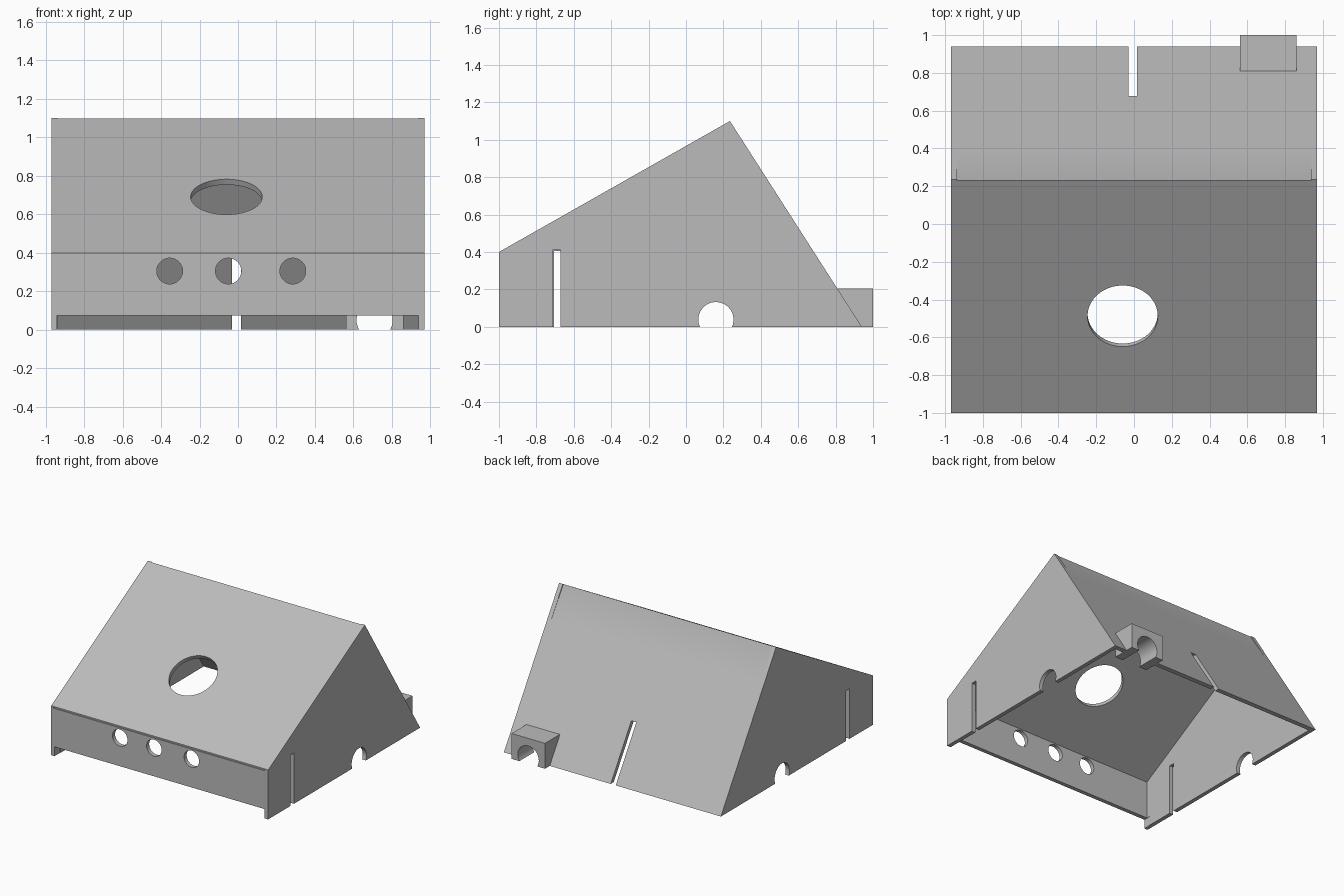
import bpy, bmesh, math
from mathutils import Matrix, Vector

cube = bpy.data.objects.get("Cube")
if cube:
    bpy.data.objects.remove(cube, do_unlink=True)

grey = bpy.data.materials.new("plain_grey")
grey.use_nodes = True
COLOR = (0.5, 0.5, 0.5, 1)
grey.diffuse_color = COLOR
grey.node_tree.nodes["Principled BSDF"].inputs["Base Color"].default_value = COLOR


def finish(name, bm):
    bmesh.ops.recalc_face_normals(bm, faces=bm.faces)
    mesh = bpy.data.meshes.new(name)
    bm.to_mesh(mesh)
    bm.free()
    mesh.materials.append(grey)
    obj = bpy.data.objects.new(name, mesh)
    bpy.context.collection.objects.link(obj)
    return obj


def prism(name, profile, half):
    """Side profile in (y, z), extruded across x."""
    bm = bmesh.new()
    face = bm.faces.new([bm.verts.new((-half, y, z)) for y, z in profile])
    new = bmesh.ops.extrude_face_region(bm, geom=[face])["geom"]
    verts = [v for v in new if isinstance(v, bmesh.types.BMVert)]
    bmesh.ops.translate(bm, verts=verts, vec=(2 * half, 0, 0))
    return finish(name, bm)


def box(name, x0, x1, y0, y1, z0, z1):
    bm = bmesh.new()
    size = Matrix.Diagonal((x1 - x0, y1 - y0, z1 - z0, 1))
    middle = Matrix.Translation(((x0 + x1) / 2, (y0 + y1) / 2, (z0 + z1) / 2))
    bmesh.ops.create_cube(bm, size=1, matrix=middle @ size)
    return finish(name, bm)


def rod(name, center, axis, radius, length):
    bm = bmesh.new()
    turn = Vector(axis).to_track_quat("Z", "Y").to_matrix().to_4x4()
    bmesh.ops.create_cone(bm, cap_ends=True, segments=64, radius1=radius, radius2=radius,
                          depth=length, matrix=Matrix.Translation(center) @ turn)
    return finish(name, bm)


def combine(target, tool, operation="DIFFERENCE"):
    mod = target.modifiers.new("combine", "BOOLEAN")
    mod.operation = operation
    mod.solver = "EXACT"
    mod.object = tool
    bpy.context.view_layer.objects.active = target
    bpy.ops.object.modifier_apply(modifier=mod.name)
    bpy.data.objects.remove(tool, do_unlink=True)


# Hollow sloped housing, open underneath
housing = prism("sloped_housing", [(-1, 0), (-1, 0.4), (0.235, 1.1), (0.94, 0)], 0.97)
combine(housing, prism("hollow", [(-0.967, -0.2), (-0.967, 0.381), (0.224, 1.056), (1.029, -0.2)], 0.937))

# Cable block at the back
combine(housing, box("cable_block", 0.56, 0.86, 0.81, 1.0, 0, 0.205), "UNION")
combine(housing, rod("cable_hole", (0.71, 0.9, 0.05), (0, 1, 0), 0.094, 0.5))

# Large round opening square to the front slope
slope = math.atan2(0.7, 1.235)
combine(housing, rod("roof_hole", (-0.06, -0.487, 0.69), (0, -math.sin(slope), math.cos(slope)), 0.186, 0.2))

# Front row of round holes and the gap under the front panel
for x in (-0.355, -0.05, 0.285):
    combine(housing, rod("front_hole", (x, -1, 0.305), (0, 1, 0), 0.067, 0.2))
combine(housing, box("front_gap", -0.94, 0.937, -1.1, -0.93, -0.1, 0.075))

# Shallow groove under the slope edge, and the sunk ridge
combine(housing, box("edge_groove", -0.95, 0.94, -1.1, -0.993, 0.385, 0.397))
combine(housing, prism("ridge_step", [(0.2, 1.2), (0.232, 1.0925), (0.4, 0.8425), (0.6, 0.9)], 0.936))

# Slots in the sides and back
combine(housing, box("left_slot", 0.9, 1.1, -0.715, -0.67, -0.1, 0.41))
combine(housing, box("right_slot", -1.1, -0.9, -0.705, -0.66, -0.1, 0.405))
combine(housing, box("back_slot", -0.03, 0.015, 0.55, 1.1, -0.1, 0.41))

# Round notches in both side walls
combine(housing, rod("side_notch", (0, 0.16, 0.038), (1, 0, 0), 0.094, 2.4))

bpy.ops.object.select_all(action="DESELECT")
housing.select_set(True)
bpy.context.view_layer.objects.active = housing
bpy.ops.object.shade_smooth_by_angle(angle=math.radians(30))
